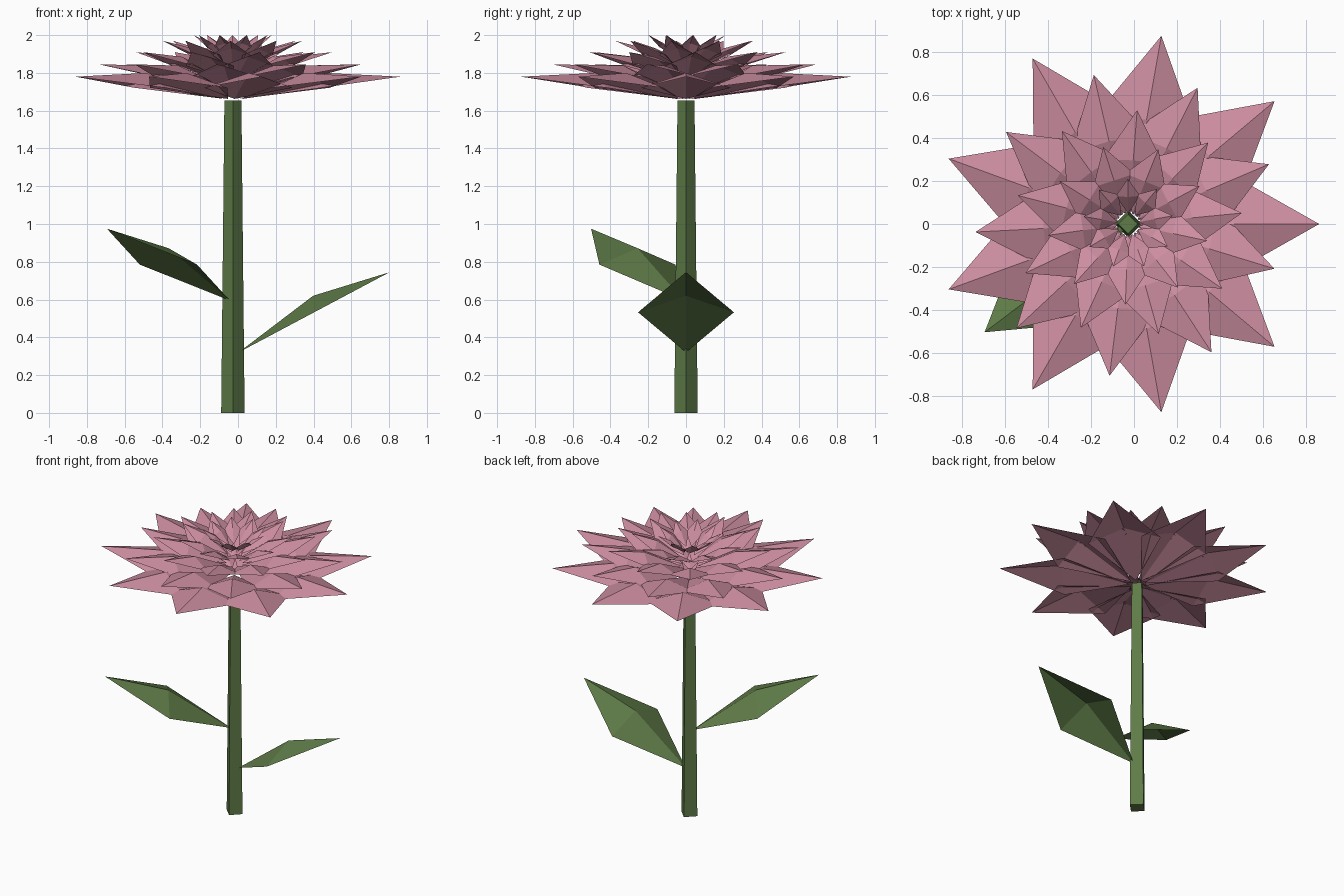
import bpy, math
from mathutils import Vector

cube = bpy.data.objects.get("Cube")
if cube:
    bpy.data.objects.remove(cube, do_unlink=True)

STEM_X = -0.027


def material(name, color):
    m = bpy.data.materials.new(name)
    m.use_nodes = True
    m.diffuse_color = color
    m.node_tree.nodes["Principled BSDF"].inputs["Base Color"].default_value = color
    return m


pink = material("petal pink", (0.61, 0.27, 0.355, 1))
green = material("leaf green", (0.115, 0.20, 0.065, 1))


def mesh_object(name, verts, faces, mat):
    mesh = bpy.data.meshes.new(name)
    mesh.from_pydata(verts, [], faces)
    mesh.materials.append(mat)
    obj = bpy.data.objects.new(name, mesh)
    bpy.context.collection.objects.link(obj)
    return obj


def blade(angle, r0, z0, r1, z1):
    """Pointed kite with a raised middle, running outward from the stem."""
    a = math.radians(angle)
    out = Vector((math.cos(a), math.sin(a), 0))
    side = Vector((-out.y, out.x, 0))
    root = Vector((STEM_X, 0, z0)) + out * r0
    tip = Vector((STEM_X, 0, z1)) + out * r1
    along = tip - root
    mid = root + along / 2
    half = side * along.length * 0.28
    ridge = mid + along.cross(side) * 0.088 + along * 0.04
    verts = [root, mid - half, tip, mid + half, ridge]
    return verts, [(0, 1, 4), (1, 2, 4), (2, 3, 4), (3, 0, 4)]


# Tapered square stem
bpy.ops.mesh.primitive_cone_add(vertices=4, radius1=0.062, radius2=0.045,
                                depth=1.655, location=(STEM_X, 0, 0.8275))
stem = bpy.context.object
stem.name = "stem"
stem.data.materials.append(green)

# Two leaves
mesh_object("left_leaf", *blade(0, 0.03, 0.32, 0.83, 0.745), green)
mesh_object("right_leaf", *blade(217, 0.02, 0.595, 0.835, 0.975), green)

# Stacked rings of nine petals, shorter and steeper toward the top
rings = [  # start angle, tip radius, tip height, tilt
    (0, 0.887, 1.78, 8),
    (23, 0.71, 1.845, 12),
    (5.5, 0.53, 1.91, 17),
    (28, 0.375, 1.97, 25),
    (10.5, 0.21, 2.0, 38),
]
for i, (start, r1, z1, tilt) in enumerate(rings):
    r0 = 0.05
    z0 = z1 - (r1 - r0) * math.tan(math.radians(tilt))
    verts, faces = [], []
    for k in range(9):
        v, f = blade(start + 40 * k, r0, z0, r1, z1)
        faces += [tuple(n + len(verts) for n in face) for face in f]
        verts += v
    mesh_object(f"petal_ring_{i + 1}", verts, faces, pink)
